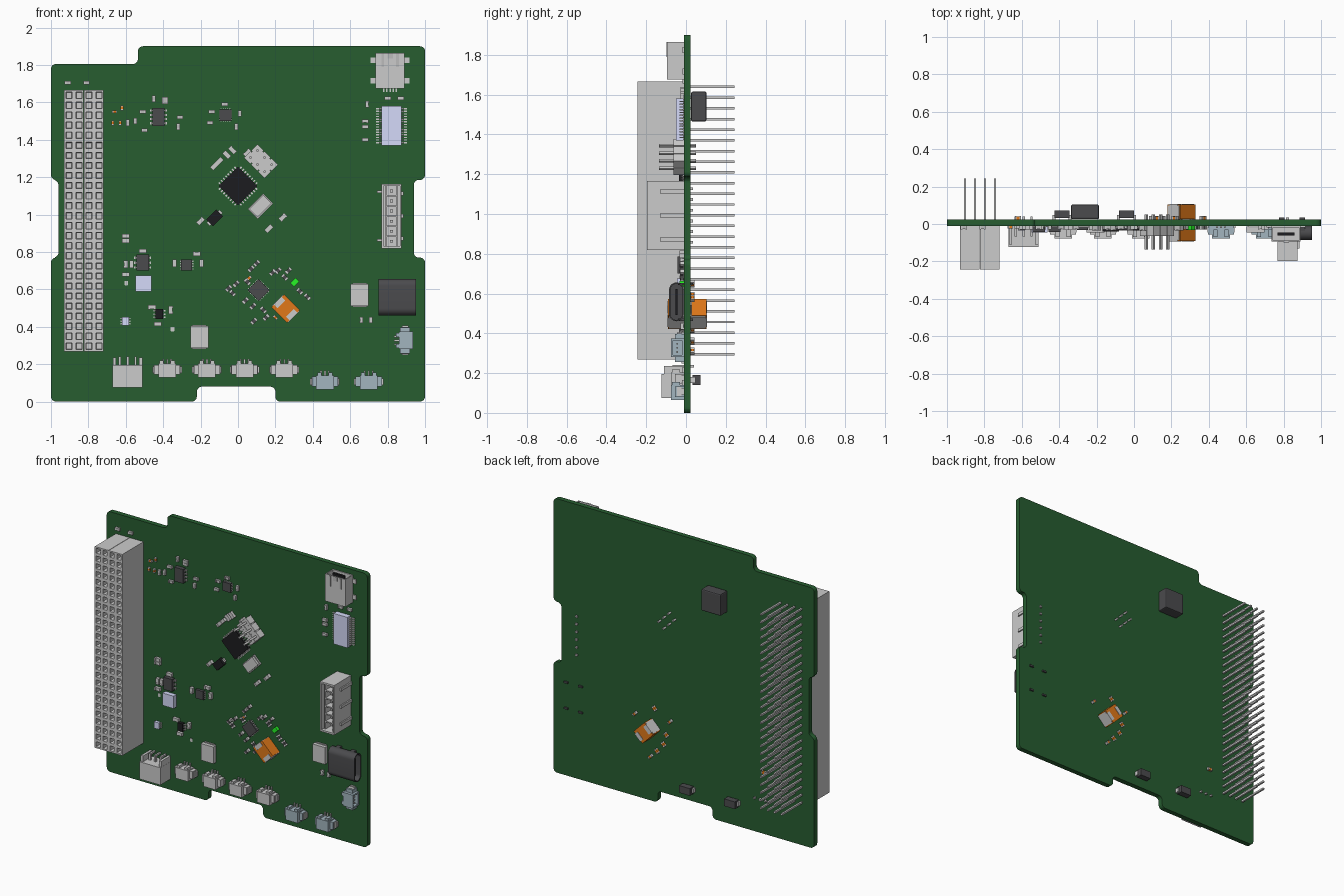
import bpy, bmesh
from math import radians, sin, cos, pi
from mathutils import Matrix

if "Cube" in bpy.data.objects:
    bpy.data.objects.remove(bpy.data.objects["Cube"])

FRONT, BACK, PITCH = -0.0105, 0.0235, 0.0537   # board faces, pin pitch
COL = {'grey': (.8, .8, .8), 'green': (.02, .11, .03), 'dark': (.07, .07, .075), 'black': (.012, .012, .014),
       'orange': (.75, .19, .01), 'lilac': (.66, .70, .95), 'teal': (.36, .46, .52), 'led': (.02, .9, .02),
       'steel': (.5, .5, .5)}
MATS = {}


def mat(key):
    if key not in MATS:
        MATS[key] = bpy.data.materials.new(key)
        MATS[key].diffuse_color = (*COL[key], 1)
    return MATS[key]


def finish(bm, name, keys=()):
    me = bpy.data.meshes.new(name)
    bm.to_mesh(me)
    bm.free()
    for k in keys:
        me.materials.append(mat(k))
    ob = bpy.data.objects.new(name, me)
    bpy.context.collection.objects.link(ob)
    return ob


def part(name, boxes, at=(0, 0), ang=0, back=False):
    """Boxes (cx, cz, w, h, d0, d1, colour); d is height off the board face, ang is ccw seen from the front."""
    bm = bmesh.new()
    keys = []
    for cx, cz, w, h, d0, d1, col in boxes:
        if col not in keys:
            keys.append(col)
        y0, y1 = (BACK + d0, BACK + d1) if back else (FRONT - d0, FRONT - d1)
        m = Matrix.Translation((cx, (y0 + y1) / 2, cz)) @ Matrix.Diagonal((w, abs(y1 - y0), h, 1))
        for v in bmesh.ops.create_cube(bm, size=1, matrix=m)['verts']:
            for f in v.link_faces:
                f.material_index = keys.index(col)
    ob = finish(bm, name, keys if keys != ['grey'] else ())
    ob.location = (at[0], 0, at[1])
    ob.rotation_euler.y = -radians(ang)
    return ob


# Board outline with rounded corners
outline = [(-1, 0), (-.22, 0), (-.22, .08), (.2, .08), (.2, 0), (1, 0), (1, .77), (.94, .77), (.94, 1.185), (1, 1.185),
           (1, 1.9), (-.535, 1.9), (-.535, 1.805), (-1, 1.805), (-1, 1.185), (-.96, 1.185), (-.96, .77), (-1, .77)]
bm = bmesh.new()
bm.faces.new([bm.verts.new((x, FRONT, z)) for x, z in outline])
bmesh.ops.bevel(bm, geom=bm.verts[:], offset=.027, segments=5, profile=.5, affect='VERTICES')
ex = bmesh.ops.extrude_face_region(bm, geom=bm.faces[:])
bmesh.ops.translate(bm, vec=(0, BACK - FRONT, 0), verts=[g for g in ex['geom'] if isinstance(g, bmesh.types.BMVert)])
bmesh.ops.recalc_face_normals(bm, faces=bm.faces[:])
finish(bm, 'circuit_board', ['green'])

# Stacking header: two 2 x 26 socket blocks with funnel holes, long pins behind
ROWS, DEPTH, ZMID = 26, .2325, .967
for name, cx in (('left', -.877), ('right', -.770)):
    bm = bmesh.new()
    size = (2 * PITCH - .003, ROWS * PITCH)
    bmesh.ops.create_cube(bm, size=1, matrix=Matrix.Translation((cx, FRONT - DEPTH / 2, ZMID))
                          @ Matrix.Diagonal((size[0], DEPTH, size[1], 1)))
    bm.normal_update()
    bmesh.ops.delete(bm, geom=[f for f in bm.faces if f.normal.y < -.9], context='FACES_ONLY')
    g = bmesh.ops.create_grid(bm, x_segments=2, y_segments=ROWS, size=.5,
                              matrix=Matrix.Translation((cx, FRONT - DEPTH, ZMID)) @ Matrix.Rotation(pi / 2, 4, 'X')
                              @ Matrix.Diagonal((*size, 1, 1)))
    cells = list({f for v in g['verts'] for f in v.link_faces if all(w in set(g['verts']) for w in f.verts)})
    bm.normal_update()
    bmesh.ops.inset_individual(bm, faces=cells, thickness=.014)
    bmesh.ops.inset_individual(bm, faces=cells, thickness=.004, depth=-.05)
    finish(bm, name + '_header_socket')
    part(name + '_header_pins', [((c - .5) * PITCH, (r - 12.5) * PITCH, .0125, .0125, -.254, 0, 'grey')
                                 for c in (0, 1) for r in range(ROWS)], (cx, ZMID))

# Programming header, 2 x 3, turned with the processor
grid23 = [((i - 1) * PITCH, (j - .5) * PITCH) for i in range(3) for j in range(2)]
part('programming_header', [(0, 0, 2.6 * PITCH, 1.6 * PITCH, 0, .048, 'grey')]
     + [(x, z, .048, .048, 0, .053, 'grey') for x, z in grid23]
     + [(x, z, .013, .013, -.06, .125, 'grey') for x, z in grid23], (.123, 1.286), -45)


def legs(n, pitch, inner, outer, top, side):
    """Gull-wing legs along one side; side is 0 right, 1 top, 2 left, 3 bottom."""
    out = []
    for i in range(n):
        t = (i - (n - 1) / 2) * pitch
        for a, b, d0, d1 in ((inner, (inner + outer) / 2, .004, top), ((inner + outer) / 2 - .002, outer, 0, .006)):
            m, l, s = (a + b) / 2, b - a, (1, 1, -1, -1)[side]
            out.append((s * m, t, l, pitch * .5, d0, d1, 'grey') if side in (0, 2)
                       else (t, s * m, pitch * .5, l, d0, d1, 'grey'))
    return out


def chip(name, at, w, h, d, col='dark', ang=0, lr=0, tb=0, reach=.013):
    b = [(0, 0, w, h, .003, d, col)]
    for n, sides, half, run in ((lr, (0, 2), w / 2, h), (tb, (1, 3), h / 2, w)):
        for s in sides:
            if n:
                b += legs(n, run * .92 / n, half - .002, half + reach, d * .55, s)
    part(name, b, at, ang)


# Integrated circuits
chip('processor', (0, 1.152), .146, .146, .024, 'black', 45, 8, 8)
chip('serial_bridge', (.821, 1.475), .106, .212, .04, 'lilac', 0, 14, 0, .03)
chip('power_monitor', (-.425, 1.522), .066, .098, .032, 'dark', 0, 4)
chip('sensor_chip', (-.067, 1.532), .062, .062, .022, 'dark', 0, 5, 5, .004)
chip('regulator_chip', (-.51, .743), .066, .085, .032, 'dark', 0, 3)
chip('memory_chip', (-.275, .73), .06, .06, .022, 'dark', 0, 4, 0, .006)
chip('filter_coil', (-.505, .632), .086, .086, .035, 'lilac')
chip('small_transistor', (-.42, .468), .04, .055, .026, 'black', 0, 3)
chip('level_shifter', (-.602, .43), .036, .045, .024, 'lilac', 0, 3, 0, .008)
chip('motor_driver', (.11, .596), .082, .082, .022, 'dark', -45, 6, 6, .004)
part('crystal', [(0, 0, .118, .075, 0, .012, 'steel'), (0, 0, .106, .062, .012, .028, 'grey')], (.12, 1.045), 45)
part('diode', [(0, 0, .075, .05, .004, .03, 'black'), (0, 0, .098, .026, 0, .012, 'grey')], (-.125, .982), 45)

# Flat square blocks
for name, x, z, w, h in (('right_flat_block', .65, .57, .097, .118), ('lower_flat_block', -.206, .345, .097, .116)):
    part(name, [(0, 0, w, h, .004, .034, 'grey'), (0, h / 2, w * .8, .012, 0, .01, 'steel'),
                (0, -h / 2, w * .8, .012, 0, .01, 'steel')], (x, z))

# Large orange capacitors on both sides, rear coil and rear buttons
for name, back in (('front_bulk_capacitor', False), ('rear_bulk_capacitor', True)):
    b = [(0, 0, .116, .096, .004, .08, 'orange')]
    for s in (-1, 1):
        b += [(s * .059, 0, .006, .085, 0, .075, 'grey'), (s * .047, 0, .03, .06, 0, .083, 'grey')]
    part(name, b, (.255, .497), -45, back)
coil = part('rear_coil', [(0, 0, .15, .15, .002, .08, 'dark')], (-.262, 1.54), 0, True)
bev = coil.modifiers.new('edge', 'BEVEL')
bev.width, bev.segments = .008, 2
for i, x in enumerate((-.385, -.04)):
    part(f'rear_diode_{i + 1}', [(0, 0, .082, .05, .008, .05, 'dark'), (-.043, 0, .014, .03, 0, .025, 'grey'),
                                 (.043, 0, .014, .03, 0, .025, 'grey')], (x, .165), 0, True)


def shell(w, h, d, t, col, cz=0):
    """Hollow housing with its mouth towards -z."""
    return [(0, cz, w, h, 0, t, col), (0, cz, w, h, d - t, d, col), (0, cz + h * .3, w, h * .4, t, d - t, col)] + \
           [(s * (w - t) / 2, cz, t, h, t, d - t, col) for s in (-1, 1)]


# Small side-entry connectors along the lower edge
def small_plug(name, at, col, ang=0):
    b = shell(.094, .075, .066, .01, col, -.012)
    for s in (-1, 1):
        b += [(s * .058, -.008, .024, .052, 0, .046, col), (s * .073, -.008, .012, .035, 0, .012, 'grey'),
              (s * .03, .03, .022, .022, .02, .06, col), (s * .068, -.008, .008, .045, .012, .034, 'grey')]
    for i in (-1, 0, 1):
        b += [(i * .021, .036, .009, .03, 0, .01, 'grey'), (i * .021, -.02, .009, .045, .03, .038, 'grey')]
    part(name, b, at, ang)


for i, x in enumerate((-.379, -.166, .035, .247)):
    small_plug(f'grey_plug_{i + 1}', (x, .178), 'grey')
for i, (x, z, a) in enumerate(((.465, .115, 0), (.699, .115, 0), (.885, .327, 90))):
    small_plug(f'blue_plug_{i + 1}', (x, z), 'teal', a)

# Battery connector with three pins
b = shell(.16, .12, .112, .014, 'grey', -.02)
b += [(s * .07, .055, .018, .05, 0, .1, 'grey') for s in (-1, 1)]
b += [(i * .042, .045, .012, .075, .045, .057, 'grey') for i in (-1, 0, 1)]
b += [(i * .042, .08, .012, .012, -.05, .057, 'grey') for i in (-1, 0, 1)]
b += [(i * .042, -.03, .012, .06, .05, .062, 'grey') for i in (-1, 0, 1)]
part('battery_connector', b, (-.59, .155))

# Tall six-pin connector opening forward
b = [(0, 0, .108, .345, 0, .06, 'grey')]
b += [(s * .049, 0, .01, .345, .06, .186, 'grey') for s in (-1, 1)]
b += [(0, s * .1665, .108, .012, .06, .186, 'grey') for s in (-1, 1)]
b += [(0, (i - 2) * PITCH, .06, .008, .06, .165, 'grey') for i in range(5)]
b += [(s * .03, 0, .006, .32, .06, .165, 'grey') for s in (-1, 1)]
for i in range(6):
    b += [(0, (i - 2.5) * PITCH, .014, .014, -.045, .14, 'grey')]
b += [(.058, z, .01, .02, 0, .12, 'grey') for z in (-.12, 0, .12)]
b += [(-.065, z, .025, .012, 0, .012, 'grey') for z in (-.13, .13)]
part('six_pin_connector', b, (.821, .992))

# Upper data socket, mouth towards the top edge
b = shell(.155, .19, .084, .007, 'grey')
b += [(0, -.04, .09, .11, .034, .05, 'black'), (0, -.08, .03, .03, .083, .088, 'steel')]
for s in (-1, 1):
    b += [(s * .09, z, .028, .03, 0, .008, 'grey') for z in (-.055, .055)]
    b += [(s * .04, -.055, .014, .07, .083, .087, 'steel')]
b += [(i * .017, .1, .008, .03, 0, .008, 'grey') for i in range(-2, 3)]
part('upper_data_socket', b, (.813, 1.77), 180)


# Lower data socket: rounded shell with a tongue, mouth towards +x
def ring(bm, x, half_y, half_z):
    r, out = half_y, []
    for k in range(4):
        for j in range(9):
            a = (k * 8 + j) * pi / 16
            out.append(bm.verts.new((x, -.048 + r * cos(a),
                                     .558 + (half_z - r) * (1 if k in (0, 1) else -1) + r * sin(a))))
    return out


bm = bmesh.new()
rings = [ring(bm, *p) for p in ((.75, .037, .0975), (.952, .037, .0975), (.952, .03, .0905), (.8, .03, .0905))]
for a, c in zip(rings, rings[1:]):
    for i in range(len(a)):
        j = (i + 1) % len(a)
        bm.faces.new((a[i], a[j], c[j], c[i]))
bm.faces.new(rings[0])
bm.faces.new(rings[-1])
bmesh.ops.remove_doubles(bm, verts=bm.verts[:], dist=1e-5)
bmesh.ops.recalc_face_normals(bm, faces=bm.faces[:])
sock = finish(bm, 'lower_data_socket', ['dark'])
bpy.context.view_layer.objects.active = sock
sock.select_set(True)
bpy.ops.object.shade_smooth_by_angle()
part('lower_socket_tongue', [(.02, 0, .12, .13, .031, .043, 'black')]
     + [(x, s * .09, .03, .012, -.045, .03, 'dark') for x in (-.06, .05) for s in (-1, 1)], (.85, .558))


# Small passives: body with two metal end caps
def passives(name, col, spots, back=False, s=1.0):
    for i, (x, z, a) in enumerate(spots):
        part(f'{name}_{i + 1}', [(0, 0, .018 * s, .018 * s, .001, .016 * s, col)]
             + [(e * .0125 * s, 0, .009 * s, .019 * s, 0, .018 * s, 'grey') for e in (-1, 1)], (x, z), a, back)


passives('orange_capacitor', 'orange', [(-.62, 1.57, 90), (-.66, 1.55, 0), (-.67, 1.49, 90), (-.63, 1.49, 90),
                                        (.06, .66, 45), (.2, .45, -45)], s=.8)
passives('upper_left_passive', 'steel', [
    (-.59, 1.49, 90), (-.55, 1.5, 90), (-.51, 1.55, 0), (-.5, 1.45, 0), (-.45, 1.62, 90), (-.39, 1.62, 0),
    (-.39, 1.6, 0), (-.32, 1.47, 90), (-.31, 1.52, 0), (-.15, 1.49, 0), (-.14, 1.55, 0), (-.07, 1.59, 0),
    (-.01, 1.47, 90), (.01, 1.54, 90), (-.91, 1.705, 0), (-.81, 1.705, 0)])
passives('upper_right_passive', 'grey', [(.8, 1.622, 0), (.87, 1.622, 0), (.69, 1.59, 90), (.68, 1.5, 0),
                                         (.68, 1.47, 0), (.68, 1.4, 0), (.66, .436, 90), (.71, .436, 90)])
passives('processor_passive', 'grey', [(-.03, 1.345, -45), (-.1, 1.285, 45), (-.125, 1.26, 45), (-.06, 1.32, -45),
                                       (.05, 1.33, 45), (-.2, .965, 45), (.24, .985, 45), (.165, .925, 45)], s=1.3)
passives('left_passive', 'grey', [(-.6, .885, 0), (-.6, .86, 0), (-.51, .805, 0), (-.34, .74, 90), (-.22, .79, 0),
                                  (-.195, .74, 90), (-.6, .735, 90), (-.57, .735, 90), (-.6, .68, 0),
                                  (-.46, .505, 0), (-.43, .415, 0), (-.36, .49, 90)], s=1.2)
passives('driver_passive', 'dark', [
    (-.01, .63, 45), (-.05, .605, 45), (-.03, .58, -45), (.07, .71, 45), (.1, .74, 45), (.05, .64, -45),
    (.185, .69, 45), (.215, .70, 45), (.25, .665, -45), (.27, .7, 45), (.33, .59, -45), (.37, .56, -45),
    (.04, .54, 45), (.08, .51, 45), (.135, .49, -45), (.15, .45, 45), (.085, .43, 45)], s=1.1)
passives('rear_passive', 'orange', [(.37, .575, -45), (.22, .65, 45), (.1, .59, -45), (.13, .49, 45),
                                    (.2, .36, 45), (.25, .31, -45), (.15, .42, 45), (-.62, .43, 0)], True)
part('status_light', [(0, 0, .04, .028, 0, .022, 'led')], (.303, .638), 45)
for i, (x, z) in enumerate(((-.597, .634), (-.35, .388))):
    part(f'alignment_dot_{i + 1}', [(0, 0, .02, .02, 0, .002, 'grey'), (0, 0, .014, .024, 0, .002, 'grey')], (x, z))

for m in bpy.data.materials:
    if m.users and not m.is_grease_pencil:
        m.use_nodes = True
        m.node_tree.nodes["Principled BSDF"].inputs["Base Color"].default_value = m.diffuse_color
